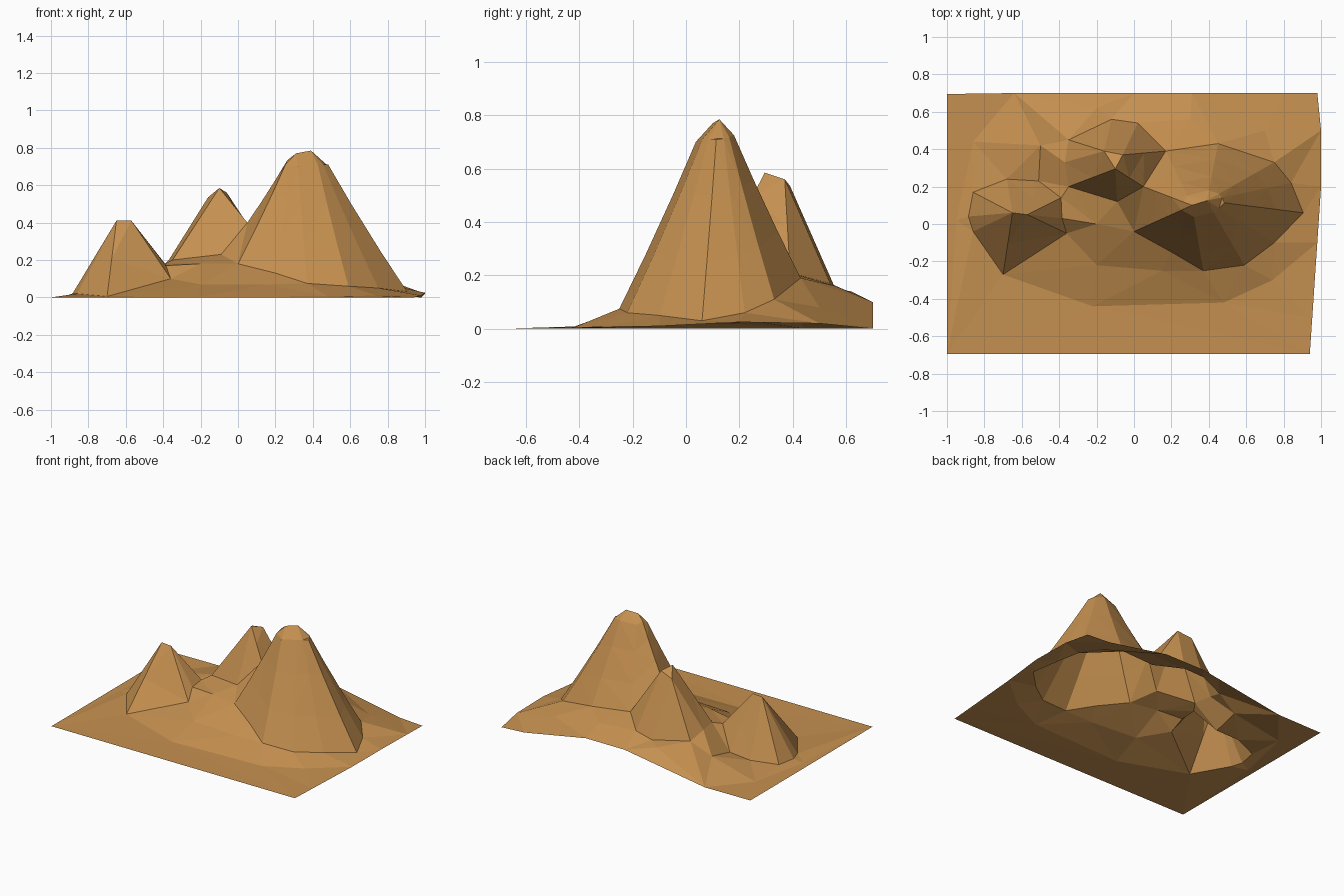
import bpy
from mathutils import Vector
from mathutils.geometry import delaunay_2d_cdt

if "Cube" in bpy.data.objects:
    bpy.data.objects.remove(bpy.data.objects["Cube"])

points, edges = [], []


def add_loop(loop):
    """Add a closed contour whose edges survive triangulation."""
    start, n = len(points), len(loop)
    points.extend(Vector(p) for p in loop)
    edges.extend((start + i, start + (i + 1) % n) for i in range(n))


def add_peak(base, summit, rings):
    """Foot contour, inner contours (inward, upward fractions), summit points."""
    add_loop(base)
    tops = [Vector(s) for s in summit]
    for inward, upward in rings:
        loop = []
        for b in map(Vector, base):
            top = min(tops, key=lambda s: (s.xy - b.xy).length)
            xy = b.xy.lerp(top.xy, inward)
            loop.append((xy.x, xy.y, b.z + (top.z - b.z) * upward))
        add_loop(loop)
    points.extend(tops)


# Outer border of the land
add_loop([(-1, -.695, 0), (.94, -.695, 0), (.94, -.5, 0), (.98, -.1, .01),
          (1, .2, .025), (1, .5, .02), (.98, .7, 0), (.8, .7, .01),
          (.31, .7, .1), (0, .7, .1), (-.64, .7, 0), (-1, .695, 0)])

# Gentle skirt between border and peaks
points.extend(Vector(p) for p in [
    (-.95, .02, 0), (-.22, -.44, 0), (.48, -.42, .005), (.74, -.3, .01),
    (-.2, -.22, .07), (.15, -.25, .07), (-.2, .0, .18), (-.86, .44, 0),
    (-.5, .42, .08), (-.2, .62, .14), (.3, .56, .16), (.7, .5, .08)])

# Tall right peak
add_peak([(0, -.04, .18), (.2, -.15, .13), (.37, -.25, .075), (.59, -.22, .06),
          (.75, -.1, .05), (.905, .06, .03), (.84, .22, .06), (.75, .33, .11),
          (.45, .43, .19), (.17, .39, .21), (.05, .2, .4)],
         [(.31, .1, .77), (.39, .125, .785)],
         [(.28, .29), (.58, .62), (.82, .9)])

# Middle peak, sharing its right foot with the tall peak
add_peak([(-.35, .2, .2), (-.09, .12, .23), (.05, .2, .4), (.17, .39, .21),
          (.02, .54, .17), (-.12, .56, .15), (-.35, .45, .16), (-.37, .33, .2)],
         [(-.1, .295, .585), (-.06, .37, .56), (-.16, .39, .535)],
         [(.5, .5)])

# Small left peak
add_peak([(-.885, .04, .02), (-.86, -.04, .02), (-.7, -.27, .005),
          (-.36, -.05, .1), (-.385, .03, .17), (-.39, .14, .18),
          (-.51, .23, .04), (-.68, .24, .03), (-.86, .17, .02)],
         [(-.65, .06, .41), (-.57, .05, .41)],
         [(.5, .5)])

# Triangulate all contours into one open faceted sheet
flat, _, faces, origins, _, _ = delaunay_2d_cdt(
    [p.xy for p in points], edges, [], 0, 1e-4)


def height(i):
    return points[origins[i][0]].z if origins[i] else 0.1


verts = [(v.x, v.y, height(i)) for i, v in enumerate(flat)]
mesh = bpy.data.meshes.new("mountain_range")
mesh.from_pydata(verts, [], faces)
mesh.update()
land = bpy.data.objects.new("mountain_range", mesh)
bpy.context.collection.objects.link(land)

# Sandy brown rock
rock = bpy.data.materials.new("sandy_rock")
rock.diffuse_color = (.56, .28, .08, 1)
rock.use_nodes = True
rock.node_tree.nodes["Principled BSDF"].inputs["Base Color"].default_value = rock.diffuse_color
mesh.materials.append(rock)
